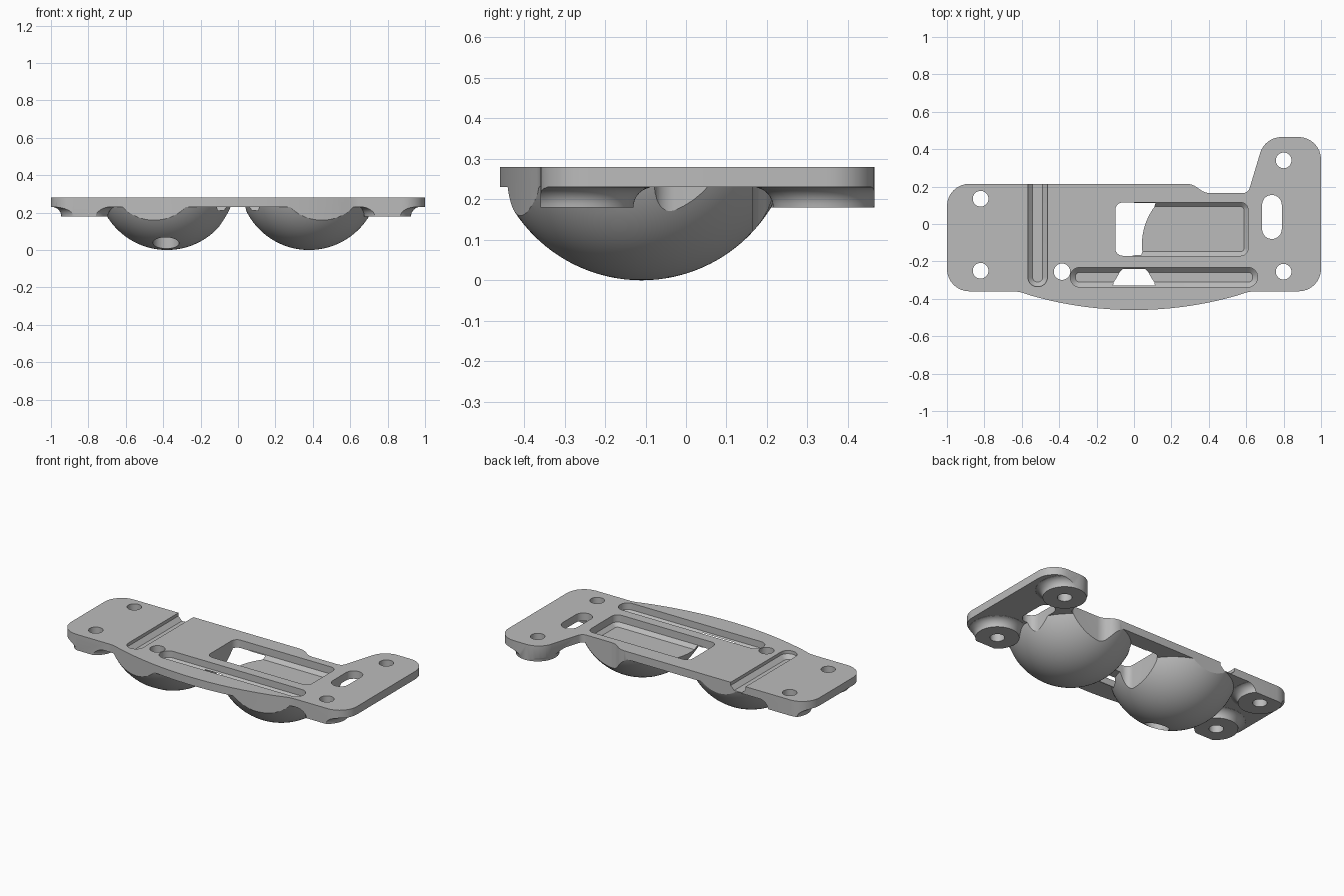
import bpy, bmesh
from math import sin, cos, tan, pi, sqrt
from mathutils import Vector

cube = bpy.data.objects.get("Cube")
if cube:
    bpy.data.objects.remove(cube, do_unlink=True)

TOP, UNDER, PAD = 0.28, 0.23, 0.18
DOME_R, DOME_X, DOME_Y = 0.375, 0.38, -0.11

metal = bpy.data.materials.new("light_grey_metal")
metal.use_nodes = True
grey = (0.5, 0.5, 0.5, 1)
metal.diffuse_color = grey
metal.node_tree.nodes["Principled BSDF"].inputs["Base Color"].default_value = grey


def circle(x, y, r, n=64):
    return [(x + r * cos(2 * pi * i / n), y + r * sin(2 * pi * i / n)) for i in range(n)]


def rounded(corners, steps=8):
    """Closed outline from (x, y, radius) corners."""
    out = []
    for i, (x, y, r) in enumerate(corners):
        p = Vector((x, y))
        if r == 0:
            out.append((x, y))
            continue
        u = (Vector(corners[i - 1][:2]) - p).normalized()
        v = (Vector(corners[(i + 1) % len(corners)][:2]) - p).normalized()
        half = u.angle(v) / 2
        centre = p + (u + v).normalized() * r / sin(half)
        a = p + u * r / tan(half) - centre
        b = p + v * r / tan(half) - centre
        span = a.angle(b)
        for k in range(steps + 1):
            t = k / steps
            q = centre + (a * sin((1 - t) * span) + b * sin(t * span)) / sin(span)
            out.append((q.x, q.y))
    return out


def rect(x0, x1, y0, y1, r, inset=0):
    x0, x1, y0, y1, r = x0 + inset, x1 - inset, y0 + inset, y1 - inset, r - inset
    return rounded([(x0, y0, r), (x1, y0, r), (x1, y1, r), (x0, y1, r)])


def loft(name, layers):
    """Solid through stacked (outline, height) layers."""
    bm = bmesh.new()
    rings = [[bm.verts.new((x, y, z)) for x, y in loop] for loop, z in layers]
    for low, high in zip(rings, rings[1:]):
        for i in range(len(low)):
            bm.faces.new((low[i - 1], low[i], high[i], high[i - 1]))
    bm.faces.new(rings[0])
    bm.faces.new(rings[-1])
    bmesh.ops.recalc_face_normals(bm, faces=bm.faces)
    mesh = bpy.data.meshes.new(name)
    bm.to_mesh(mesh)
    bm.free()
    mesh.materials.append(metal)
    ob = bpy.data.objects.new(name, mesh)
    bpy.context.collection.objects.link(ob)
    return ob


def combine(target, tool, operation):
    tool.hide_render = True
    mod = target.modifiers.new(tool.name, "BOOLEAN")
    mod.operation, mod.object, mod.solver = operation, tool, "EXACT"
    bpy.context.view_layer.objects.active = target
    bpy.ops.object.modifier_apply(modifier=mod.name)
    bpy.data.objects.remove(tool, do_unlink=True)


def cut(name, layers):
    combine(plate, loft(name, layers), "DIFFERENCE")


def through(name, loop):
    cut(name, [(loop, -0.2), (loop, 0.5)])


def pocket(name, box, radius, floor, bevel):
    cut(name, [(rect(*box, radius, bevel), floor), (rect(*box, radius), floor + bevel),
               (rect(*box, radius), 0.5)])


# Oversized slab that becomes the plate
slab = rect(-1.3, 1.3, -0.8, 0.8, 0.1)
plate = loft("mounting_plate", [(slab, UNDER), (slab, 0.32)])

# Two domes below the plate
for side in (-1, 1):
    layers = []
    for i in range(25):
        a = 0.01 + i * 1.23 / 24
        layers.append((circle(side * DOME_X, DOME_Y, DOME_R * sin(a), 96),
                       DOME_R * (1 - cos(a))))
    combine(plate, loft("dome", layers), "UNION")

# Flared bosses around the screw holes
screws = [(-0.82, 0.135), (-0.82, -0.25), (0.8, 0.34), (0.8, -0.255)]
for x, y in screws:
    layers = [(circle(x, y, 0.125), PAD)]
    for i in range(1, 8):
        a = i * pi / 16
        layers.append((circle(x, y, 0.125 + 0.05 * (1 - cos(a))), PAD + 0.05 * sin(a)))
    layers.append((circle(x, y, 0.175), 0.25))
    combine(plate, loft("boss", layers), "UNION")

# Plate outline with bowed front edge and raised tab
bow = [(x / 20, -0.46 + 2 - sqrt(4 - (x / 20) ** 2), 0) for x in range(-11, 12)]
outline = rounded([(-1, 0.215, 0.12), (-1, -0.36, 0.12), (-0.62, -0.36, 0.2)] + bow +
                  [(0.62, -0.36, 0.2), (1, -0.36, 0.12), (1, 0.465, 0.12),
                   (0.70, 0.465, 0.12), (0.61, 0.165, 0.04), (0.38, 0.165, 0.09),
                   (0.31, 0.215, 0.1)])
combine(plate, loft("outline", [(outline, -0.1), (outline, TOP)]), "INTERSECT")

# Screw holes, oblong slot and counterbored dome hole
for x, y in screws:
    through("screw_hole", circle(x, y, 0.042, 32))
through("oblong_slot", rect(0.685, 0.79, -0.08, 0.155, 0.052))
through("dome_hole", circle(-0.385, -0.255, 0.044, 32))
bore = circle(-0.385, -0.255, 0.07, 48)
cut("counterbore", [(bore, -0.1), (bore, 0.14)])

# Window, long channel and cross groove
through("window", rect(-0.1, 0.03, -0.17, 0.115, 0.04))
pocket("window_pocket", (-0.1, 0.61, -0.17, 0.115), 0.04, 0.212, 0.022)
pocket("long_channel", (-0.34, 0.66, -0.337, -0.232), 0.05, 0.212, 0.026)
pocket("cross_groove", (-0.567, -0.463, -0.335, 0.4), 0.05, 0.235, 0.025)

# Smooth curves, sharp edges
bpy.ops.object.select_all(action="DESELECT")
plate.select_set(True)
bpy.context.view_layer.objects.active = plate
bpy.ops.object.shade_smooth_by_angle(angle=0.5)
